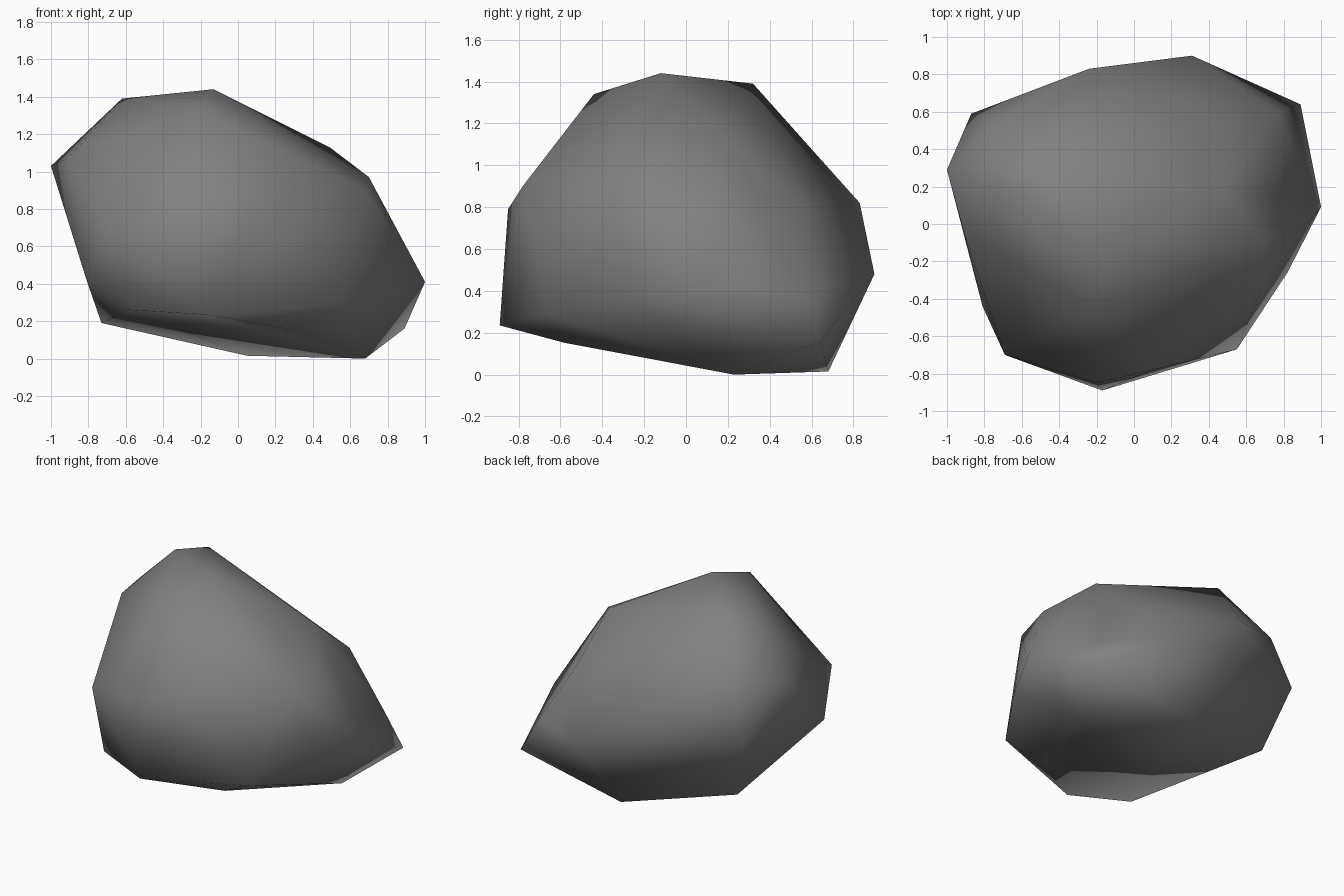
import bpy
import bmesh
from math import radians

cube = bpy.data.objects.get("Cube")
if cube:
    bpy.data.objects.remove(cube, do_unlink=True)

# Stone colour
stone = bpy.data.materials.new("stone grey")
stone.use_nodes = True
grey = (0.22, 0.22, 0.22, 1)
stone.diffuse_color = grey
stone.node_tree.nodes["Principled BSDF"].inputs["Base Color"].default_value = grey

# Corners of the boulder, grouped by height
crown = [(-.13, -.12, 1.44), (-.62, .16, 1.39), (-.46, .32, 1.39), (-.21, -.44, 1.34)]
shoulder = [(.49, .19, 1.13), (.51, .56, .82), (.7, -.1, .97), (.68, -.35, .9),
            (.1, -.78, .9), (-.2, -.85, .79), (-.91, -.045, 1.07), (-1, .29, 1.03),
            (-.74, .53, 1.02), (-.24, .83, .82)]
belly = [(1, .09, .41), (.82, -.26, .36), (-.69, -.7, .69), (-.81, -.44, .42),
         (-.87, .59, .66), (.31, .9, .48), (.77, .6, .4)]
foot = [(.89, .64, .16), (.55, -.67, .29), (.3, -.58, .152), (-.17, -.89, .235),
        (-.58, -.72, .26), (-.73, .45, .19), (.68, .23, 0), (.05, .68, .015)]

# Wrap the corners in a faceted hull
bm = bmesh.new()
for corner in crown + shoulder + belly + foot:
    bm.verts.new(corner)
bmesh.ops.convex_hull(bm, input=bm.verts)
loose = [v for v in bm.verts if not v.link_faces]
bmesh.ops.delete(bm, geom=loose, context="VERTS")
bmesh.ops.recalc_face_normals(bm, faces=bm.faces)

mesh = bpy.data.meshes.new("boulder")
bm.to_mesh(mesh)
bm.free()
mesh.materials.append(stone)
boulder = bpy.data.objects.new("boulder", mesh)
bpy.context.collection.objects.link(boulder)

# Soft surface with a crisp edge around the underside
bpy.ops.object.select_all(action="DESELECT")
boulder.select_set(True)
bpy.context.view_layer.objects.active = boulder
bpy.ops.object.shade_smooth_by_angle(angle=radians(65))
